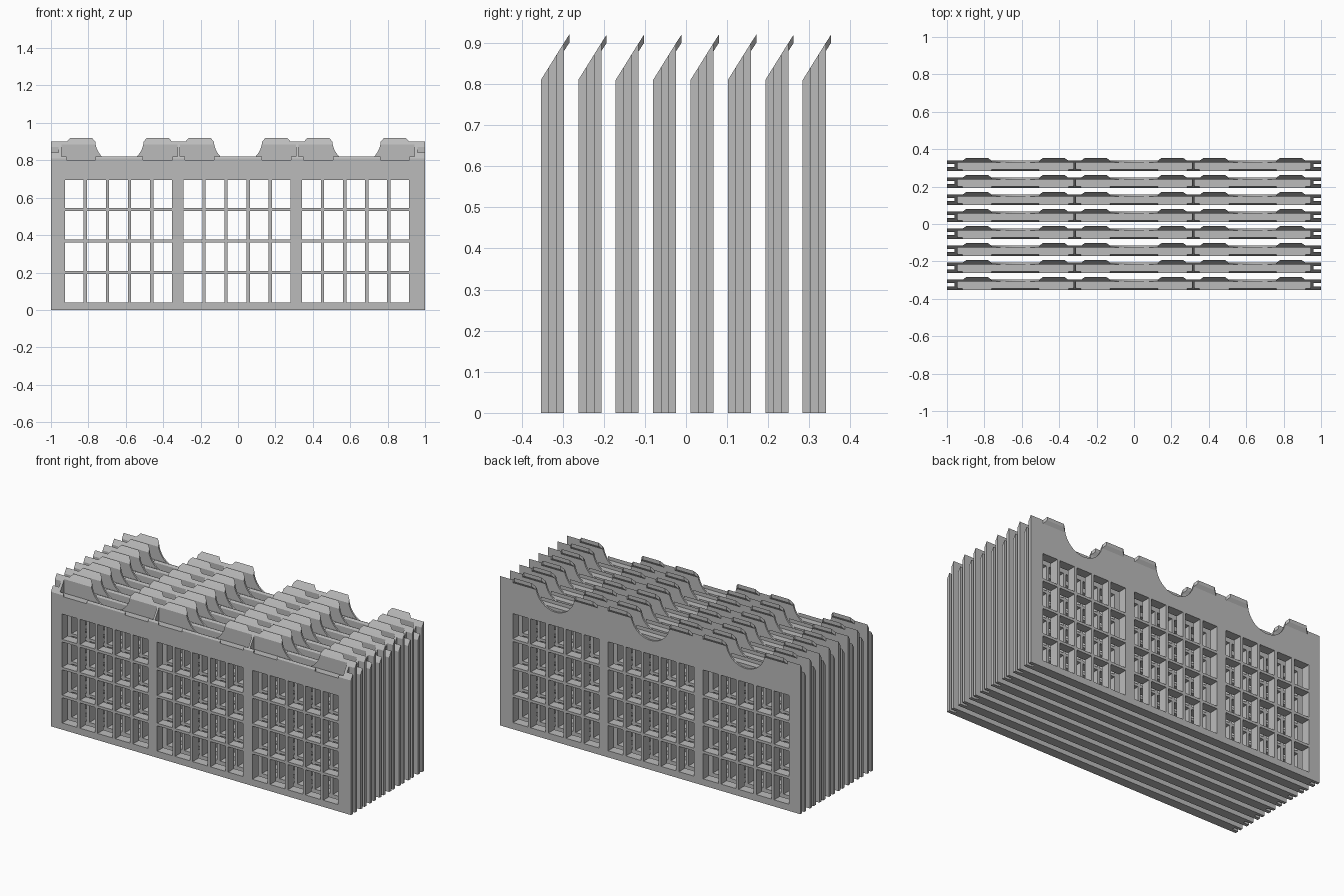
import bpy, bmesh, math

if "Cube" in bpy.data.objects:
    bpy.data.objects.remove(bpy.data.objects["Cube"])

DEPTH, SHOULDER, TOP = 0.056, 0.81, 0.90     # one panel's section
PITCH, COUNT, FIRST = 0.091, 8, -0.353       # row of panels
MODULE = 0.634                               # three bays across the width
BAYS = [-MODULE, 0, MODULE]
TAB_X = [b + s * 0.205 for b in BAYS for s in (-1, 1)]

grey = bpy.data.materials.new("plain grey")
grey.use_nodes = True
grey.diffuse_color = (0.5, 0.5, 0.5, 1)
grey.node_tree.nodes["Principled BSDF"].inputs["Base Color"].default_value = grey.diffuse_color


def prism(bm, points, move):
    """Extrude a closed outline along a vector."""
    face = bm.faces.new([bm.verts.new(p) for p in points])
    ext = bmesh.ops.extrude_face_region(bm, geom=[face])["geom"]
    bmesh.ops.translate(bm, vec=move, verts=[v for v in ext if isinstance(v, bmesh.types.BMVert)])


def box(bm, x0, x1, y0, y1, z0, z1):
    prism(bm, [(x0, y0, z0), (x1, y0, z0), (x1, y1, z0), (x0, y1, z0)], (0, 0, z1 - z0))


def finish(bm, name):
    bmesh.ops.recalc_face_normals(bm, faces=bm.faces)
    mesh = bpy.data.meshes.new(name)
    bm.to_mesh(mesh)
    bm.free()
    mesh.materials.append(grey)
    obj = bpy.data.objects.new(name, mesh)
    bpy.context.collection.objects.link(obj)
    return obj


# Solid slab with a sloping top edge
bm = bmesh.new()
section = [(0, 0), (DEPTH, 0), (DEPTH, TOP), (0, SHOULDER)]
prism(bm, [(-1, y, z) for y, z in section], (2, 0, 0))
panel = finish(bm, "panel")

cutters = []

# Window grid: five columns by four rows in each bay
bm = bmesh.new()
for bay in BAYS:
    for col in range(5):
        for row in range(4):
            x, z = bay - 0.291 + col * 0.118, 0.04 + row * 0.168
            box(bm, x, x + 0.1, -0.1, 0.1, z, z + 0.152)
cutters.append(finish(bm, "window_cutter"))

# Vertical grooves in both ends
bm = bmesh.new()
for side in (-1, 1):
    box(bm, side * 0.96, side * 1.1, 0.02, 0.038, -0.1, 1)
cutters.append(finish(bm, "groove_cutter"))

# Pockets behind the front lip, leaving thin gussets between bays
bm = bmesh.new()
for bay in BAYS:
    x0, x1 = max(bay - 0.311, -0.943), min(bay + 0.311, 0.943)
    box(bm, x0, x1, 0.007, 0.046, 0.80, 1)
cutters.append(finish(bm, "pocket_cutter"))

# Notches in the front lip
bm = bmesh.new()
for x in TAB_X:
    box(bm, x - 0.078, x + 0.078, -0.1, 0.02, 0.802, 1)
cutters.append(finish(bm, "notch_cutter"))

# Round hand openings in the back wall
bm = bmesh.new()
for bay in BAYS:
    ring = [(bay + 0.13 * math.cos(a), 0.0459, 0.91 + 0.13 * math.sin(a))
            for a in [math.tau * i / 48 for i in range(48)]]
    prism(bm, ring, (0, 0.1, 0))
cutters.append(finish(bm, "opening_cutter"))

for cutter in cutters:
    cutter.hide_render = True
    mod = panel.modifiers.new(cutter.name, 'BOOLEAN')
    mod.operation, mod.solver, mod.object = 'DIFFERENCE', 'EXACT', cutter

# Bake the cuts and drop the cutters
graph = bpy.context.evaluated_depsgraph_get()
panel_mesh = bpy.data.meshes.new_from_object(panel.evaluated_get(graph))
for obj in cutters + [panel]:
    bpy.data.objects.remove(obj)

# Slanted tabs with chamfered ends on the back wall
bm = bmesh.new()
for x in TAB_X:
    outline = [(-0.076, 0), (0.076, 0), (0.058, 0.013), (-0.058, 0.013)]
    prism(bm, [(x + dx, DEPTH + dy, TOP - 0.02 + dy * 1.55) for dx, dy in outline], (0, 0, 0.02))
tabs = finish(bm, "tabs")
tabs_mesh = tabs.data
bpy.data.objects.remove(tabs)

# Row of identical panels
for i in range(COUNT):
    for name, mesh in (("panel", panel_mesh), ("tabs", tabs_mesh)):
        obj = bpy.data.objects.new(f"{name}_{i + 1}", mesh)
        obj.location.y = FIRST + i * PITCH
        bpy.context.collection.objects.link(obj)
